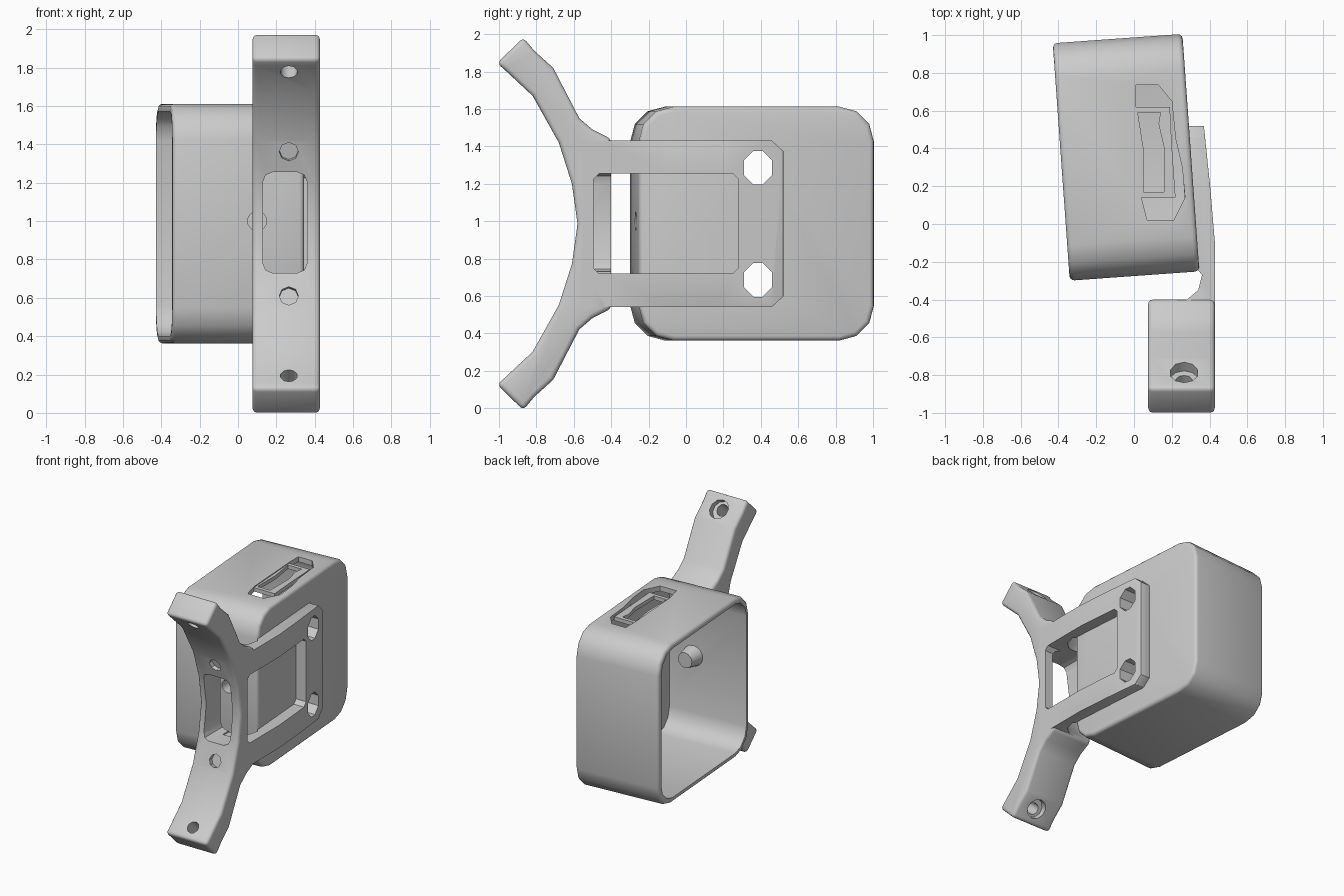
import bpy, bmesh, math
from mathutils import Matrix, Vector

if "Cube" in bpy.data.objects:
    bpy.data.objects.remove(bpy.data.objects["Cube"])

ZC = 0.986                      # mirror plane of the mount
BOX = Matrix.Translation((-0.043, 0.353, 0)) @ Matrix.Rotation(math.radians(4.1), 4, 'Z')


def prism(name, pts, axis, lo, hi, mat=None):
    """Extrude a 2D outline along an axis."""
    place = {'x': lambda p, h: (h, p[0], p[1]),
             'y': lambda p, h: (p[0], h, p[1]),
             'z': lambda p, h: (p[0], p[1], h)}[axis]
    bm = bmesh.new()
    a = [bm.verts.new(place(p, lo)) for p in pts]
    b = [bm.verts.new(place(p, hi)) for p in pts]
    bm.faces.new(a)
    bm.faces.new(b)
    n = len(pts)
    for i in range(n):
        bm.faces.new((a[i], a[(i + 1) % n], b[(i + 1) % n], b[i]))
    bmesh.ops.recalc_face_normals(bm, faces=bm.faces)
    return finish(name, bm, mat)


def finish(name, bm, mat=None):
    me = bpy.data.meshes.new(name)
    if mat:
        bm.transform(mat)
    bm.to_mesh(me)
    bm.free()
    ob = bpy.data.objects.new(name, me)
    bpy.context.collection.objects.link(ob)
    return ob


def rod(name, p, q, r1, r2=None, seg=16):
    """Cylinder or cone between two points."""
    p, q = Vector(p), Vector(q)
    bm = bmesh.new()
    bmesh.ops.create_cone(bm, cap_ends=True, segments=seg, radius1=r1,
                          radius2=r2 or r1, depth=(q - p).length)
    rot = (q - p).to_track_quat('Z', 'Y').to_matrix().to_4x4()
    return finish(name, bm, Matrix.Translation((p + q) / 2) @ rot)


def round_rect(u0, u1, v0, v1, r, seg=3):
    pts = []
    for cu, cv, a0 in ((u1 - r, v1 - r, 0), (u0 + r, v1 - r, 90),
                       (u0 + r, v0 + r, 180), (u1 - r, v0 + r, 270)):
        for i in range(seg + 1):
            t = math.radians(a0 + 90 * i / seg)
            pts.append((cu + r * math.cos(t), cv + r * math.sin(t)))
    return pts


def activate(ob):
    bpy.ops.object.select_all(action='DESELECT')
    ob.select_set(True)
    bpy.context.view_layer.objects.active = ob


def apply(ob, mod):
    activate(ob)
    bpy.ops.object.modifier_apply(modifier=mod.name)


def bevel(ob, w, seg=2):
    m = ob.modifiers.new("bevel", 'BEVEL')
    m.width, m.segments, m.limit_method = w, seg, 'ANGLE'
    m.angle_limit = math.radians(50)
    apply(ob, m)


def boolean(ob, others, op='DIFFERENCE'):
    for c in others:
        m = ob.modifiers.new("bool", 'BOOLEAN')
        m.operation, m.solver, m.object = op, 'EXACT', c
        apply(ob, m)
        bpy.data.objects.remove(c)


def smooth(ob, angle=40):
    activate(ob)
    bpy.ops.object.shade_smooth_by_angle(angle=math.radians(angle))


def hex_holes():
    return [prism("cut", round_rect(0.31, 0.46, z - 0.09, z + 0.09, 0.05, 1), 'x', 0.15, 0.6)
            for z in (ZC - 0.3, ZC + 0.3)]


# Tilted housing, open on the left side
housing = prism("housing", round_rect(-0.63, 0.63, 0.362, 1.612, 0.185), 'x', -0.343, 0.345, BOX)
bevel(housing, 0.025, 3)
boolean(housing, [prism("cut", round_rect(-0.59, 0.59, 0.402, 1.572, 0.155), 'x', -0.5, 0.295, BOX)])

# Slot in the roof, hex holes in the side wall, hole in the front wall with inner boss
slot = [(0.01, 0.735), (0.13, 0.735), (0.2, 0.65), (0.22, 0.45), (0.255, 0.3), (0.27, 0.14),
        (0.21, 0.02), (0.07, 0.02), (0.04, 0.14), (0.01, 0.62)]
boolean(housing, [prism("cut", slot, 'z', 1.5, 1.7)] + hex_holes())
boolean(housing, [rod("boss", (0.1, -0.25, 1.0), (0.1, -0.13, 1.0), 0.085, 0.06)], 'UNION')
boolean(housing, [rod("cut", (0.1, -0.4, 1.0), (0.1, -0.16, 1.0), 0.05)])
smooth(housing)

# Thin latch ring inside the roof slot
ring = prism("slot_latch", [(0.0, 0.62), (0.19, 0.62), (0.2, 0.42), (0.22, 0.14), (0.03, 0.14)],
             'z', 1.575, 1.605)
boolean(ring, [prism("cut", [(0.02, 0.59), (0.14, 0.59), (0.13, 0.53), (0.16, 0.4),
                             (0.16, 0.17), (0.05, 0.17), (0.05, 0.4)], 'z', 1.5, 1.7)])

# Forked arms: half profile in y-z, mirrored about the mid height
front = [(-0.58, ZC), (-0.61, 1.2), (-0.68, 1.42), (-0.82, 1.67), (-0.97, 1.81), (-1.01, 1.845)]
back = [(-0.87, 1.982), (-0.81, 1.91), (-0.71, 1.82), (-0.57, 1.55), (-0.5, 1.49), (-0.4, 1.44)]
upper = front + back
lower = [(y, 2 * ZC - z) for y, z in reversed(upper[1:])]
mount = prism("forked_mount", upper + lower, 'x', 0.075, 0.428)
bevel(mount, 0.025, 3)

# Side frame that grips the housing, bent to follow its tilt
plan = [(0.428, -0.56), (0.428, -0.1), (0.405, 0.18), (0.37, 0.52), (0.27, 0.52),
        (0.32, -0.22), (0.36, -0.27), (0.34, -0.35), (0.28, -0.4), (0.22, -0.42), (0.22, -0.56)]
frame = prism("side_frame", plan, 'z', ZC - 0.445, ZC + 0.445)
corner = [(0.46, 1.6), (0.46, 1.43), (0.525, 1.37), (0.7, 1.37), (0.7, 1.6)]
boolean(frame, [prism("cut", corner, 'x', 0, 1),
                prism("cut", [(y, 2 * ZC - z) for y, z in corner], 'x', 0, 1)])
bevel(frame, 0.025)
boolean(mount, [frame], 'UNION')

# Windows through the side frame and the front bar
win = prism("cut", round_rect(-0.495, 0.28, 0.72, 1.255, 0.03, 1), 'x', 0.2, 0.6)
front_win = prism("cut", round_rect(0.13, 0.36, 0.73, 1.255, 0.05, 2), 'y', -0.8, -0.3)
boolean(mount, [win, front_win] + hex_holes())

# Bolt holes: through the arm tips with a countersink, and pockets at the arm roots
for s in (1, -1):
    def at(y, z):
        return (0.265, y, ZC + s * (z - ZC))
    boolean(mount, [rod("cut", at(-1.03, 1.70), at(-0.67, 2.0), 0.045, seg=10),
                    rod("cut", at(-0.825, 1.86), at(-0.69, 1.97), 0.075, seg=10),
                    rod("cut", at(-0.78, 1.33), at(-0.63, 1.37), 0.05, seg=8)])
smooth(mount)
